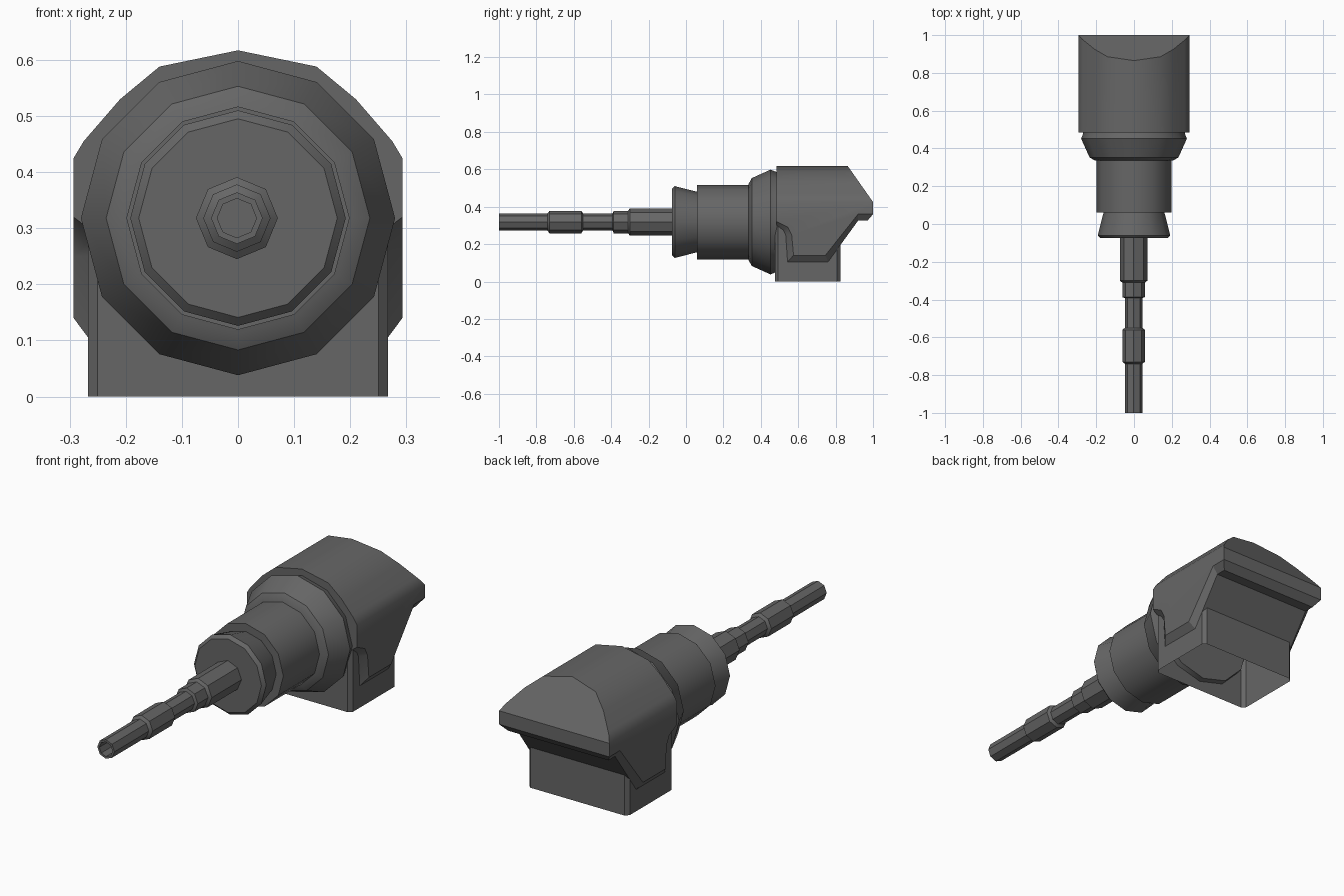
import bpy, bmesh, math
from mathutils import Vector

if "Cube" in bpy.data.objects:
    bpy.data.objects.remove(bpy.data.objects["Cube"], do_unlink=True)

AXIS_Z = 0.318

metal = bpy.data.materials.new("dark_grey_metal")
metal.use_nodes = True
grey = (0.133, 0.133, 0.133, 1)
metal.diffuse_color = grey
metal.node_tree.nodes["Principled BSDF"].inputs["Base Color"].default_value = grey


def finish(bm, name):
    """Turn a bmesh into a shaded object."""
    mesh = bpy.data.meshes.new(name)
    bm.to_mesh(mesh)
    bm.free()
    mesh.materials.append(metal)
    obj = bpy.data.objects.new(name, mesh)
    bpy.context.collection.objects.link(obj)
    bpy.ops.object.select_all(action='DESELECT')
    obj.select_set(True)
    bpy.context.view_layer.objects.active = obj
    bpy.ops.object.shade_smooth_by_angle(angle=math.radians(32))
    return obj


def bridge(bm, a, b):
    n = len(a)
    for i in range(n):
        j = (i + 1) % n
        bm.faces.new((a[i], a[j], b[j], b[i]))


def clean(bm):
    bmesh.ops.remove_doubles(bm, verts=bm.verts, dist=1e-5)
    bmesh.ops.recalc_face_normals(bm, faces=bm.faces)


def lathe(name, profile, sides, x=0.0):
    """Revolve (radius, y) points around the barrel axis."""
    bm = bmesh.new()
    rings = []
    for r, y in profile:
        rings.append([bm.verts.new((x + r * math.sin(t), y, AXIS_Z + r * math.cos(t)))
                      for t in (2 * math.pi * i / sides for i in range(sides))])
    for a, b in zip(rings, rings[1:]):
        bridge(bm, a, b)
    clean(bm)
    return finish(bm, name)


# Barrel with hollow muzzle and stepped collars
lathe("barrel", [(0, -0.90), (0.035, -0.90), (0.035, -1.0), (0.046, -1.0),
                 (0.046, -0.74), (0.06, -0.73), (0.06, -0.56), (0.046, -0.55),
                 (0.046, -0.392), (0.06, -0.387), (0.06, -0.31), (0.073, -0.30),
                 (0.073, -0.06), (0, -0.06)], 8, -0.002)

# Flared nose, drum and rear collar
lathe("nose_flare", [(0, -0.075), (0.177, -0.075), (0.192, -0.06),
                     (0.16, 0.065), (0, 0.065)], 12)
lathe("drum", [(0, 0.06), (0.199, 0.06), (0.199, 0.345), (0, 0.345)], 12)
lathe("rear_collar", [(0, 0.335), (0.205, 0.335), (0.235, 0.352), (0.28, 0.452),
                      (0.27, 0.477), (0.265, 0.50), (0, 0.50)], 12)

# Housing: side outline swept across the width, with bevelled lower edges
face_outline = [(0.485, 0.617), (0.865, 0.617), (1, 0.425), (1, 0.36), (1, 0.36),
                (0.92, 0.36), (0.745, 0.14), (0.575, 0.14), (0.565, 0.25),
                (0.545, 0.29), (0.485, 0.32)]
edge_outline = [(0.485, 0.617), (0.865, 0.617), (1, 0.425), (1, 0.36), (0.97, 0.325),
                (0.92, 0.325), (0.76, 0.105), (0.543, 0.105), (0.533, 0.25),
                (0.52, 0.275), (0.485, 0.30)]
bm = bmesh.new()
rings = [[bm.verts.new((x, y, z)) for y, z in outline]
         for x, outline in ((-0.293, face_outline), (-0.267, edge_outline),
                            (0.267, edge_outline), (0.293, face_outline))]
for a, b in zip(rings, rings[1:]):
    bridge(bm, a, b)
bm.faces.new(rings[0])
bm.faces.new(rings[-1])
clean(bm)

# Trim the roof to a faceted arch
arch = [(0, 0.617), (0.14, 0.588), (0.21, 0.53), (0.275, 0.455), (0.293, 0.425)]
for (x0, z0), (x1, z1) in zip(arch, arch[1:]):
    for s in (1, -1):
        cut = bmesh.ops.bisect_plane(
            bm, geom=bm.verts[:] + bm.edges[:] + bm.faces[:], dist=1e-5,
            plane_co=Vector((s * x0, 0, z0)),
            plane_no=Vector((s * (z0 - z1), 0, x1 - x0)), clear_outer=True)
        open_edges = [e for e in bm.edges if e.is_boundary]
        bmesh.ops.holes_fill(bm, edges=open_edges, sides=0)
clean(bm)
# Open the middle of the underside above the hollow base
hidden = [f for f in bm.faces if abs(f.calc_center_median().x) < 0.1
          and f.calc_center_median().y < 0.8 and f.calc_center_median().z < 0.28]
bmesh.ops.delete(bm, geom=hidden, context='FACES')
finish(bm, "housing")

# Hollow base with chamfered corners, open underneath
c = 0.017
X, Y0, Y1 = 0.267, 0.475, 0.825
plan = [(-X + c, Y0), (X - c, Y0), (X, Y0 + c), (X, Y1 - c),
        (X - c, Y1), (-X + c, Y1), (-X, Y1 - c), (-X, Y0 + c)]
bm = bmesh.new()
low, high = [[bm.verts.new((x, y, z)) for x, y in plan] for z in (0, 0.305)]
bridge(bm, low, high)
bm.faces.new(high)
clean(bm)
finish(bm, "base")
